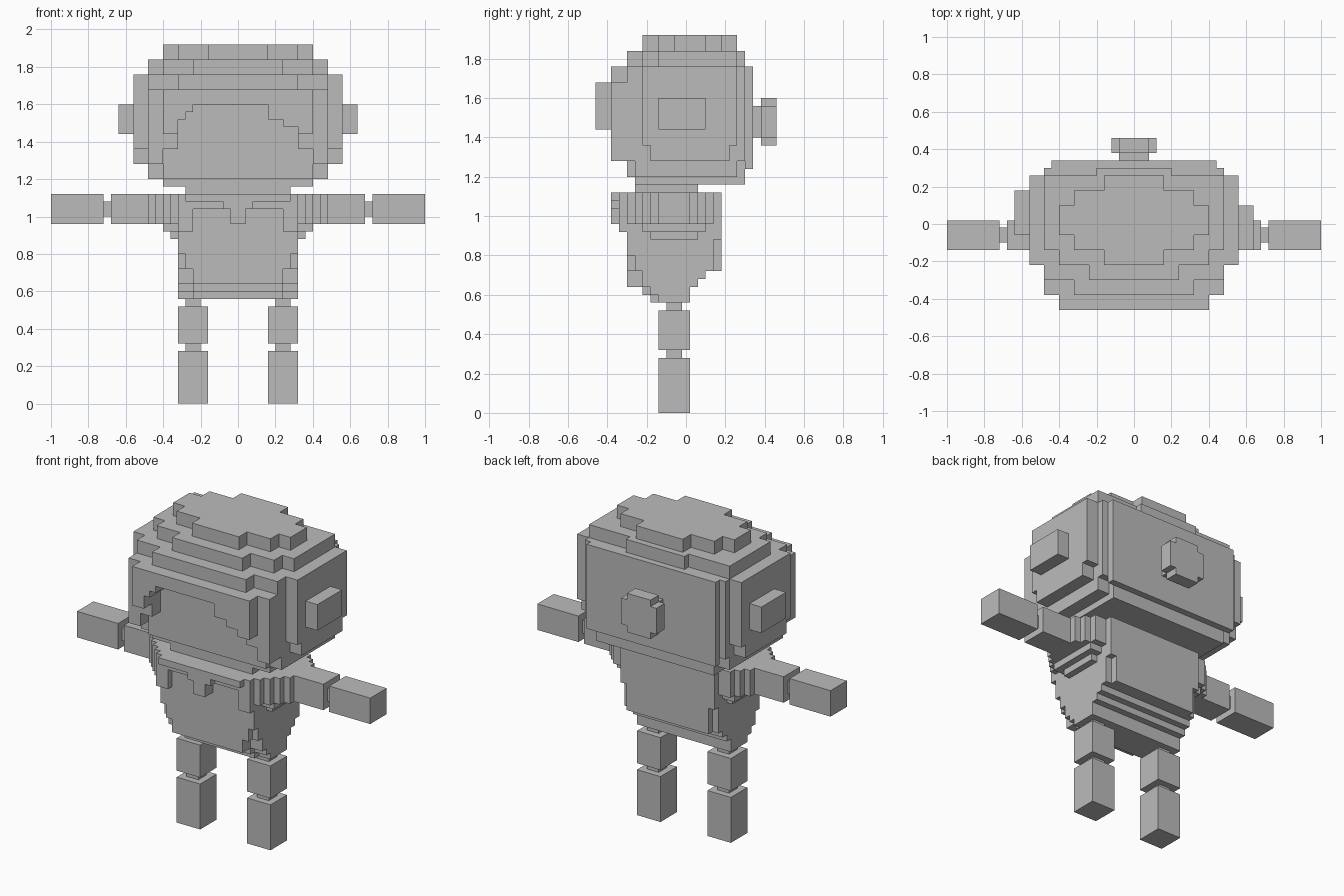
import bpy, bmesh, math

if "Cube" in bpy.data.objects:
    bpy.data.objects.remove(bpy.data.objects["Cube"])

U = 0.04          # block size
Y_SHIFT = 0.02    # depth offset of the block grid

mat = bpy.data.materials.new("plain_grey")
mat.diffuse_color = (0.5, 0.5, 0.5, 1)
mat.use_nodes = True
mat.node_tree.nodes["Principled BSDF"].inputs["Base Color"].default_value = mat.diffuse_color


def box(x0, x1, y0, y1, z0, z1):
    return {(x, y, z) for x in range(x0, x1) for y in range(y0, y1) for z in range(z0, z1)}


def sym(half, y0, y1, z0, z1):
    """Block centred on x = 0."""
    return box(-half, half, y0, y1, z0, z1)


def pair(a, b, y0, y1, z0, z1):
    """Block and its mirror image."""
    return box(a, b, y0, y1, z0, z1) | box(-b, -a, y0, y1, z0, z1)


def layer(z0, z1, *steps):
    """Stepped slab from (half width, front, back) rows."""
    return set().union(*(sym(h, f, b, z0, z1) for h, f, b in steps))


def build(name, cells):
    """Skin of a block set, with coplanar faces merged."""
    bm = bmesh.new()
    verts = {}

    def vert(p):
        if p not in verts:
            verts[p] = bm.verts.new((p[0] * U, p[1] * U + Y_SHIFT, p[2] * U))
        return verts[p]

    for c in cells:
        for axis in range(3):
            u, v = (axis + 1) % 3, (axis + 2) % 3
            for side in (0, 1):
                n = list(c)
                n[axis] += 2 * side - 1
                if tuple(n) in cells:
                    continue
                ring = []
                for du, dv in ((0, 0), (1, 0), (1, 1), (0, 1)):
                    p = list(c)
                    p[axis] += side
                    p[u] += du
                    p[v] += dv
                    ring.append(vert(tuple(p)))
                bm.faces.new(ring if side else ring[::-1])
    bmesh.ops.dissolve_limit(bm, angle_limit=math.radians(1),
                             verts=bm.verts[:], edges=bm.edges[:])
    me = bpy.data.meshes.new(name)
    bm.to_mesh(me)
    bm.free()
    me.materials.append(mat)
    ob = bpy.data.objects.new(name, me)
    bpy.context.collection.objects.link(ob)


# head: stepped slabs from chin to crown
head = layer(29, 30, (10, -7, 7))
head |= layer(30, 32, (12, -7, 6), (10, -8, 7))
head |= layer(32, 34, (14, -5, 5), (12, -8, 7))
head |= layer(34, 40, (14, -6, 6), (12, -8, 7))
head |= layer(40, 42, (14, -6, 6), (12, -10, 7), (10, -12, 7))
head |= layer(42, 44, (14, -6, 6), (12, -8, 7), (8, -10, 7))
head |= layer(44, 46, (12, -4, 6), (10, -6, 6), (6, -8, 6), (5, -8, 7))
head |= layer(46, 48, (10, -2, 2), (8, -4, 4), (4, -6, 6))
# fringe framing the recessed face
head |= pair(10, 12, -10, -8, 32, 34) | pair(8, 12, -10, -8, 34, 40)
head |= pair(8, 10, -12, -8, 36, 40)
head |= box(6, 8, -12, -8, 37, 40) | box(4, 6, -12, -8, 38, 40)
head |= box(-8, -6, -12, -8, 39, 40) | box(-8, -7, -12, -8, 38, 39)
# raised panel at the back of the head
head |= sym(11, 7, 8, 31, 44)
build("head", head)

build("right_ear", box(14, 16, -4, 2, 36, 40))
build("left_ear", box(-16, -14, -2, 4, 36, 40))

# round knob on a short stem
build("back_knob", sym(2, 8, 9, 35, 39) | sym(3, 9, 11, 35, 39) | sym(2, 9, 11, 34, 40))

build("neck", sym(7, -7, 1, 28, 29))

# torso: rounded shoulders tapering to the hips
torso = layer(24, 28, (7, -10, 4), (8, -9, 4), (9, -8, 3), (10, -7, 3),
              (11, -6, 2), (12, -5, 1), (13, -4, 0))
torso -= pair(2, 7, -10, -9, 24, 27) | pair(1, 6, -10, -8, 24, 26)  # collar opening
torso |= layer(23, 24, (10, -6, 2), (8, -8, 4)) | pair(6, 8, -9, -8, 23, 24)
torso |= layer(22, 23, (9, -5, 1), (8, -8, 4))
torso |= layer(20, 22, (8, -8, 3), (7, -8, 4))
torso |= layer(18, 20, (8, -7, 3), (7, -8, 4))
torso |= layer(17, 18, (8, -6, 2), (6, -8, 2))
torso |= layer(16, 17, (8, -6, 1), (6, -8, 1))
torso |= layer(15, 16, (8, -5, 0), (6, -6, 0))
torso |= layer(14, 15, (8, -4, 0), (6, -5, 0))
build("torso", torso)

# limbs, mirrored left and right
for side, s in (("left", -1), ("right", 1)):
    def limb(name, a, b, *rest):
        x0, x1 = sorted((a * s, b * s))
        build(f"{side}_{name}", box(x0, x1, *rest))

    limb("upper_arm", 13, 17, -4, 0, 24, 28)
    limb("wrist", 17, 18, -3, -1, 25, 27)
    limb("forearm", 18, 25, -4, 0, 24, 28)
    limb("hip_joint", 5, 7, -3, -1, 13, 14)
    limb("upper_leg", 4, 8, -4, 0, 8, 13)
    limb("knee_joint", 5, 7, -3, -1, 7, 8)
    limb("lower_leg", 4, 8, -4, 0, 0, 7)
